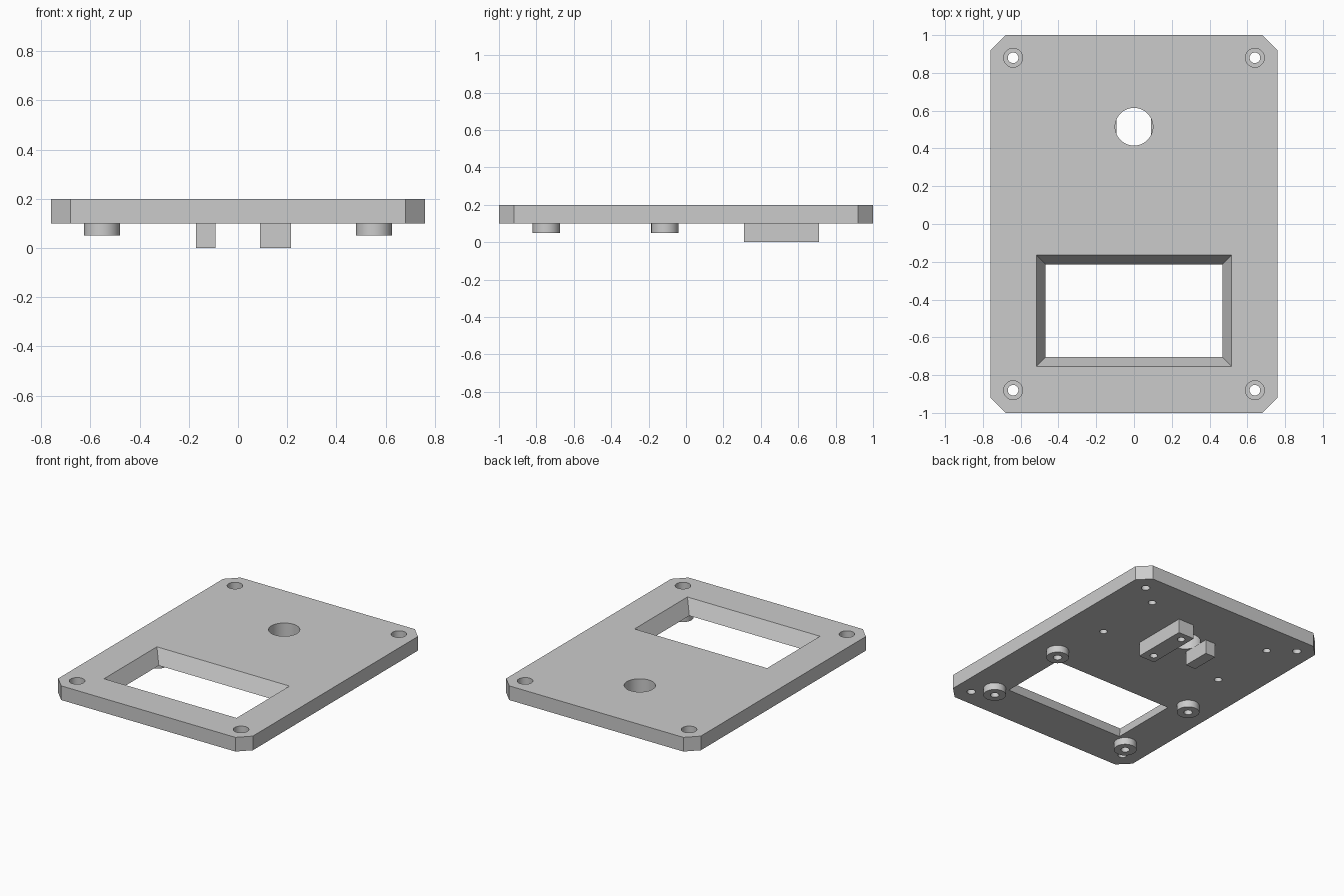
import bpy, bmesh
from math import cos, sin, tau

cube = bpy.data.objects.get("Cube")
if cube:
    bpy.data.objects.remove(cube, do_unlink=True)

grey = bpy.data.materials.new("plain grey")
grey.use_nodes = True
grey.diffuse_color = (0.6, 0.6, 0.6, 1)
grey.node_tree.nodes["Principled BSDF"].inputs["Base Color"].default_value = (0.6, 0.6, 0.6, 1)


def loft(name, low, high, z0, z1):
    """Solid between two matching outlines."""
    bm = bmesh.new()
    a = [bm.verts.new((x, y, z0)) for x, y in low]
    b = [bm.verts.new((x, y, z1)) for x, y in high]
    bm.faces.new(a[::-1])
    bm.faces.new(b)
    n = len(a)
    for i in range(n):
        j = (i + 1) % n
        bm.faces.new((a[i], a[j], b[j], b[i]))
    mesh = bpy.data.meshes.new(name)
    bm.to_mesh(mesh)
    bm.free()
    mesh.materials.append(grey)
    ob = bpy.data.objects.new(name, mesh)
    bpy.context.collection.objects.link(ob)
    return ob


def rect(x0, x1, y0, y1):
    return [(x0, y0), (x1, y0), (x1, y1), (x0, y1)]


def cylinder(name, x, y, r, z0, z1, sides=48):
    ring = [(x + r * cos(tau * i / sides), y + r * sin(tau * i / sides)) for i in range(sides)]
    return loft(name, ring, ring, z0, z1)


def cut(target, cutter):
    """Subtract the cutter from the target."""
    cutter.hide_render = True
    bpy.context.view_layer.objects.active = target
    mod = target.modifiers.new("cut", 'BOOLEAN')
    mod.operation = 'DIFFERENCE'
    mod.solver = 'EXACT'
    mod.object = cutter
    bpy.ops.object.modifier_apply(modifier=mod.name)


def drill(targets, x, y, r, z0, z1):
    tool = cylinder("drill", x, y, r, z0, z1)
    for target in targets:
        cut(target, tool)
    bpy.data.objects.remove(tool, do_unlink=True)


BOTTOM, TOP = 0.1, 0.2
HALF_X, HALF_Y, CORNER = 0.76, 1.0, 0.08
HOLE_Y = 0.515

# Plate with clipped corners
quarter = [(HALF_X, HALF_Y - CORNER), (HALF_X - CORNER, HALF_Y)]
outline = (quarter + [(-x, y) for x, y in quarter[::-1]]
           + [(-x, -y) for x, y in quarter] + [(x, -y) for x, y in quarter[::-1]])
plate = loft("plate", outline, outline, BOTTOM, TOP)
parts = [plate]

# Display window with sloping sides
WIN_Y = -0.46
window = loft("window_cutter",
              rect(-0.4575, 0.4575, WIN_Y - 0.235, WIN_Y + 0.235),
              rect(-0.5275, 0.5275, WIN_Y - 0.305, WIN_Y + 0.305), BOTTOM - 0.02, TOP + 0.02)
cut(plate, window)
bpy.data.objects.remove(window, do_unlink=True)

# Round opening
drill([plate], 0, HOLE_Y, 0.1, 0.05, 0.25)

for sx in (-1, 1):
    side = "left" if sx > 0 else "right"
    for sy in (-1, 1):
        # Counterbored corner screw holes
        drill([plate], sx * 0.64, sy * 0.88, 0.028, 0.05, 0.25)
        drill([plate], sx * 0.64, sy * 0.88, 0.05, 0.15, 0.25)
        # Blind pilot holes around the round opening
        drill([plate], sx * 0.485, HOLE_Y + sy * 0.245, 0.025, 0.05, 0.16)
        # Standoffs around the window
        x, y = sx * 0.5525, -0.43 + sy * 0.317
        end = "back" if sy > 0 else "front"
        boss = cylinder(f"{end}_{side}_standoff", x, y, 0.073, 0.05, BOTTOM)
        drill([boss, plate], x, y, 0.028, 0.02, 0.15)
        parts.append(boss)

# Support blocks beside the round opening
long_block = loft("long_block", *[rect(0.09, 0.215, 0.31, 0.71)] * 2, 0, BOTTOM)
short_block = loft("short_block", *[rect(-0.17, -0.092, 0.415, 0.615)] * 2, 0, BOTTOM)
for s in (-1, 1):
    drill([long_block], 0.145, HOLE_Y - 0.005 + s * 0.138, 0.025, -0.05, 0.08)
parts += [long_block, short_block]

# Smooth the round walls, keep edges sharp
bpy.ops.object.select_all(action='DESELECT')
for ob in parts:
    ob.select_set(True)
bpy.context.view_layer.objects.active = plate
bpy.ops.object.shade_smooth_by_angle()
